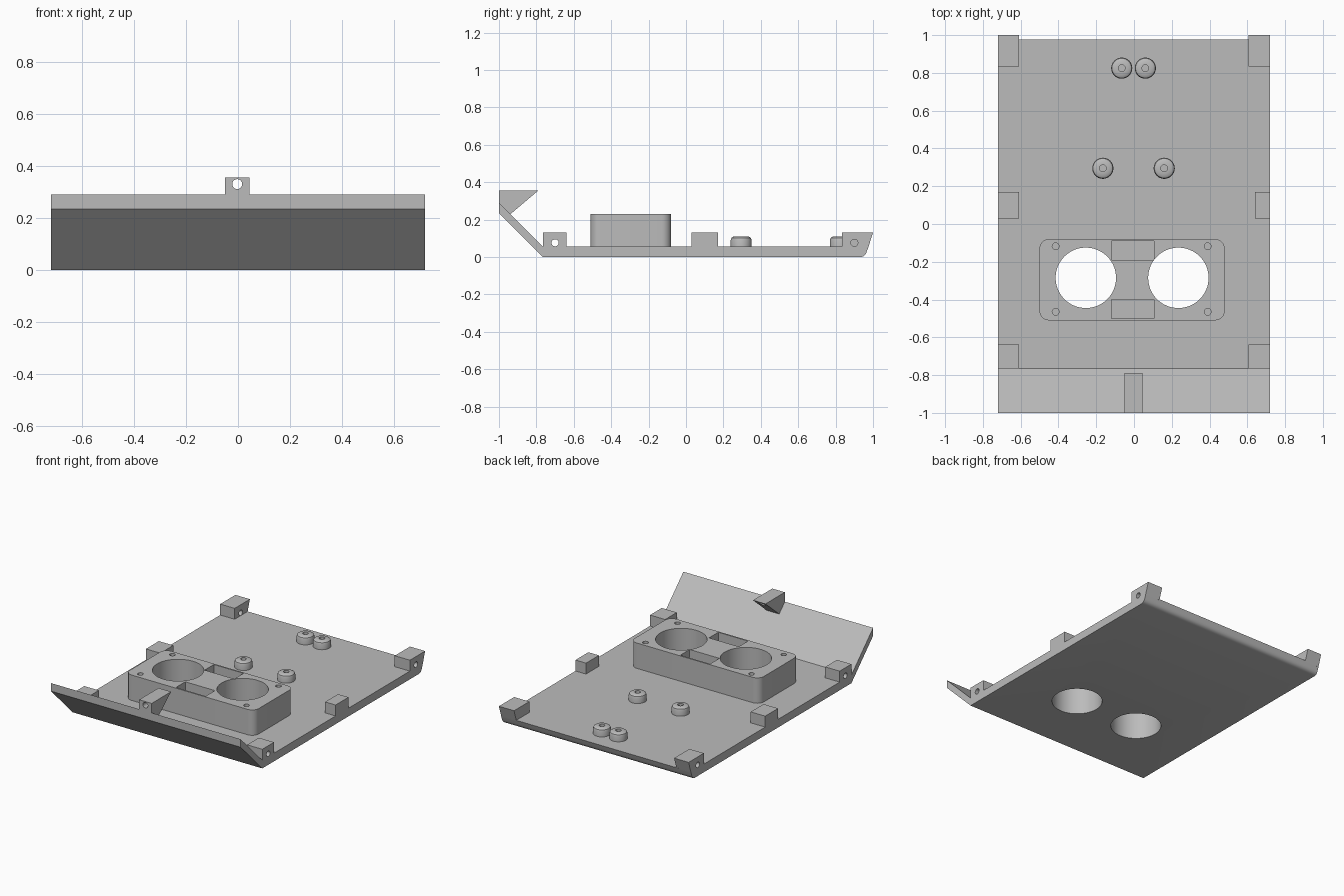
import bpy, bmesh, math
from mathutils import Vector, Matrix

cube = bpy.data.objects.get("Cube")
if cube:
    bpy.data.objects.remove(cube, do_unlink=True)

GREY = (0.5, 0.5, 0.5, 1.0)
grey = bpy.data.materials.new("plain_grey")
grey.use_nodes = True
grey.diffuse_color = GREY
grey.node_tree.nodes["Principled BSDF"].inputs["Base Color"].default_value = GREY


def finish(name, bm):
    bmesh.ops.recalc_face_normals(bm, faces=bm.faces)
    mesh = bpy.data.meshes.new(name)
    bm.to_mesh(mesh)
    bm.free()
    mesh.materials.append(grey)
    obj = bpy.data.objects.new(name, mesh)
    bpy.context.collection.objects.link(obj)
    return obj


def extrude_side(name, profile, x0, x1):
    """Extrude a (y, z) side profile from x0 to x1."""
    bm = bmesh.new()
    face = bm.faces.new([bm.verts.new((x0, y, z)) for y, z in profile])
    out = bmesh.ops.extrude_face_region(bm, geom=[face])
    bmesh.ops.translate(bm, vec=(x1 - x0, 0, 0),
                        verts=[v for v in out["geom"] if isinstance(v, bmesh.types.BMVert)])
    return finish(name, bm)


def box(name, x0, x1, y0, y1, z0, z1):
    return extrude_side(name, [(y0, z0), (y1, z0), (y1, z1), (y0, z1)], x0, x1)


def rod(name, start, end, radius, sides=32):
    """Cylinder between two points."""
    a, b = Vector(start), Vector(end)
    turn = (b - a).to_track_quat("Z", "Y").to_matrix().to_4x4()
    bm = bmesh.new()
    bmesh.ops.create_cone(bm, cap_ends=True, segments=sides, radius1=radius, radius2=radius,
                          depth=(b - a).length, matrix=Matrix.Translation((a + b) / 2) @ turn)
    return finish(name, bm)


def apply_modifiers(obj):
    graph = bpy.context.evaluated_depsgraph_get()
    mesh = bpy.data.meshes.new_from_object(obj.evaluated_get(graph))
    obj.modifiers.clear()
    obj.data = mesh


def cut(obj, cutters):
    for c in cutters:
        mod = obj.modifiers.new("cut", "BOOLEAN")
        mod.operation, mod.solver, mod.object = "DIFFERENCE", "EXACT", c
        apply_modifiers(obj)
        bpy.data.objects.remove(c, do_unlink=True)


def smooth(obj):
    bpy.ops.object.select_all(action="DESELECT")
    obj.select_set(True)
    bpy.context.view_layer.objects.active = obj
    bpy.ops.object.shade_smooth_by_angle(angle=math.radians(35))


# Floor plate with raised sloping front flap and rounded rear lip
HALF, FLOOR = 0.72, 0.056
BORES = (-0.255, 0.235)
BORE_Y, BORE_R = -0.285, 0.16


def bore_cutters():
    return [rod("bore", (x, BORE_Y, -0.1), (x, BORE_Y, 0.4), BORE_R, 64) for x in BORES]


plate = extrude_side("floor_plate", [
    (-0.765, 0), (0.935, 0), (0.95, 0.004), (0.96, 0.014), (0.965, 0.025), (0.976, FLOOR),
    (-0.765, FLOOR), (-1, 0.29), (-1, 0.235)], -HALF, HALF)
cut(plate, bore_cutters())
smooth(plate)

# Latch wedge on the flap, with a hole running front to back
latch = extrude_side("latch_wedge", [(-1, 0.28), (-1, 0.355), (-0.79, 0.355), (-0.94, 0.228)],
                     -0.05, 0.045)
cut(latch, [rod("latch_hole", (-0.003, -1.1, 0.33), (-0.003, -0.7, 0.33), 0.019)])
smooth(latch)

# Side lugs: front and rear ones are drilled, the middle ones are solid
for side, inner, mid_inner in (("right", -0.61, -0.61), ("left", 0.605, 0.64)):
    s = -1 if side == "right" else 1
    front = box("front_lug_" + side, inner, s * HALF, -0.765, -0.638, 0.05, 0.131)
    cut(front, [rod("hole", (s * 0.5, -0.7, 0.076), (s * 0.8, -0.7, 0.076), 0.019)])
    smooth(front)
    box("middle_lug_" + side, mid_inner, s * HALF, 0.03, 0.17, 0.05, 0.131)
    rear = extrude_side("rear_lug_" + side, [(0.835, 0.05), (0.974, 0.05), (1, 0.131),
                                             (0.835, 0.131)], inner, s * HALF)
    depth_end = -0.5 if s < 0 else 0.64
    cut(rear, [rod("hole", (depth_end, 0.9, 0.076), (s * 0.8, 0.9, 0.076), 0.019)])
    smooth(rear)

# Twin-bore housing with rounded corners
X0, X1, Y0, Y1, TOP, R = -0.5, 0.48, -0.51, -0.08, 0.23, 0.05
bm = bmesh.new()
outline = []
for cx, cy, a0 in ((X1 - R, Y1 - R, 0), (X0 + R, Y1 - R, 90),
                   (X0 + R, Y0 + R, 180), (X1 - R, Y0 + R, 270)):
    for i in range(9):
        a = math.radians(a0 + 90 * i / 8)
        outline.append(bm.verts.new((cx + R * math.cos(a), cy + R * math.sin(a), 0.05)))
base = bm.faces.new(outline)
out = bmesh.ops.extrude_face_region(bm, geom=[base])
bmesh.ops.translate(bm, vec=(0, 0, TOP - 0.05),
                    verts=[v for v in out["geom"] if isinstance(v, bmesh.types.BMVert)])
housing = finish("twin_bore_housing", bm)
screws = [rod("screw", (x, y, 0.12), (x, y, 0.3), 0.018, 20)
          for x in (-0.415, 0.39) for y in (-0.465, -0.118)]
pockets = [box("pocket", -0.12, 0.105, y, y + 0.1, 0.12, 0.3) for y in (-0.5, -0.19)]
cut(housing, bore_cutters() + screws + pockets)
smooth(housing)

# Standoff pegs: lathed profile with a rounded shoulder and a blind hole
PEG = [(0.056, 0.05), (0.056, 0.09), (0.052, 0.102), (0.04, 0.11), (0.018, 0.11),
       (0.018, 0.07), (0, 0.07)]
for n, (x, y) in enumerate([(-0.065, 0.825), (0.06, 0.825), (-0.165, 0.295), (0.16, 0.295)]):
    bm = bmesh.new()
    verts = [bm.verts.new((r, 0, z)) for r, z in PEG]
    edges = [bm.edges.new(pair) for pair in zip(verts, verts[1:])]
    bmesh.ops.spin(bm, geom=verts + edges, cent=(0, 0, 0), axis=(0, 0, 1),
                   angle=math.tau, steps=32)
    bmesh.ops.remove_doubles(bm, verts=bm.verts, dist=0.0005)
    bmesh.ops.translate(bm, vec=(x, y, 0), verts=bm.verts)
    smooth(finish("standoff_peg_%d" % (n + 1), bm))
